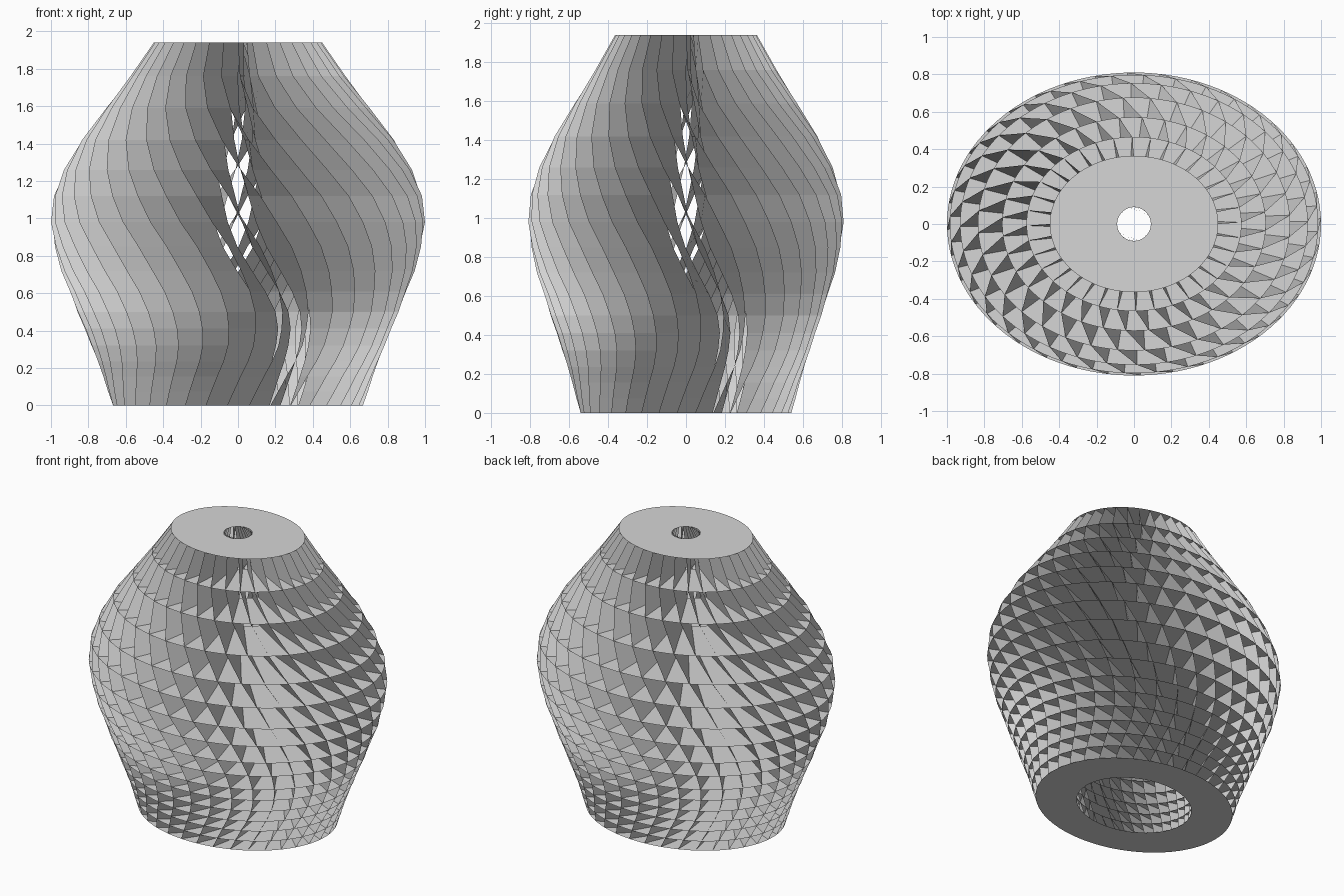
import bpy
import bmesh
from math import sin, cos, asin, radians, tau

FINS = 36
SEGMENTS = 108
DEPTH_RATIO = 0.81

# Height, half width and swirl in degrees at every horizontal ring
PROFILE = [
    (0.0, 0.67, 35), (0.075, 0.695, 38), (0.155, 0.72, 41), (0.235, 0.75, 44),
    (0.32, 0.785, 46), (0.41, 0.82, 46.5), (0.50, 0.86, 46), (0.61, 0.90, 44),
    (0.72, 0.945, 41), (0.85, 0.98, 37), (0.98, 1.0, 32), (1.12, 0.985, 27),
    (1.26, 0.93, 21), (1.42, 0.835, 14), (1.59, 0.705, 6.5), (1.76, 0.575, 1),
    (1.94, 0.45, 0),
]

if "Cube" in bpy.data.objects:
    bpy.data.objects.remove(bpy.data.objects["Cube"], do_unlink=True)

GREY = (0.67, 0.67, 0.67, 1)
grey = bpy.data.materials.new("light_grey")
grey.use_nodes = True
grey.diffuse_color = GREY
grey.node_tree.nodes["Principled BSDF"].inputs["Base Color"].default_value = GREY


def smoothstep(low, high, value):
    t = min(max((value - low) / (high - low), 0), 1)
    return t * t * (3 - 2 * t)


def inner_radius(z):
    """Hollow core: wide at the base, closing to a small opening on top."""
    return 0.39 + 0.248 * z - 0.208 * z * z


def point(radius, angle, z, ratio=DEPTH_RATIO):
    """Point on an ellipse; angle zero is the front, growing towards +x."""
    return (radius * sin(angle), -radius * ratio * cos(angle), z)


def make_object(name, bm):
    mesh = bpy.data.meshes.new(name)
    bm.to_mesh(mesh)
    bm.free()
    mesh.materials.append(grey)
    obj = bpy.data.objects.new(name, mesh)
    bpy.context.collection.objects.link(obj)


def make_plate(name, z, outer, inner, inner_ratio=DEPTH_RATIO):
    """Thin flat elliptical ring."""
    bm = bmesh.new()
    angles = [tau * i / SEGMENTS for i in range(SEGMENTS)]
    rim = [bm.verts.new(point(outer, a, z)) for a in angles]
    hole = [bm.verts.new(point(inner, a, z, inner_ratio)) for a in angles]
    for i in range(SEGMENTS):
        j = (i + 1) % SEGMENTS
        bm.faces.new((hole[i], rim[i], rim[j], hole[j]))
    make_object(name, bm)


def make_fin(bm, start):
    """Upright blade that swirls around the body from bottom to top."""
    pairs = []
    for z, outer, swirl in PROFILE:
        inner = inner_radius(z)
        outer_angle = start + radians(swirl)
        # Blades lean off the radial direction towards the base
        lean = 0.01 + 0.68 * inner * (1 - smoothstep(0.4, 0.95, z))
        lean += 0.03 * smoothstep(1.2, 1.7, z)
        inner_angle = outer_angle + asin(lean / inner) - asin(lean / outer)
        pairs.append((bm.verts.new(point(inner, inner_angle, z)),
                      bm.verts.new(point(outer, outer_angle, z))))
    for (a, b), (c, d) in zip(pairs, pairs[1:]):
        bm.faces.new((a, b, d, c))


# Horizontal rings, the top one closed down to a small round opening
for z, outer, swirl in PROFILE[:-1]:
    make_plate("base_ring" if z == 0 else "shelf_ring", z, outer, inner_radius(z))
top_z, top_radius, top_swirl = PROFILE[-1]
make_plate("top_cap", top_z, top_radius, 0.09, 1.0)

# Swirling fins
fins = bmesh.new()
for i in range(FINS):
    make_fin(fins, tau * i / FINS)
make_object("swirling_fins", fins)
